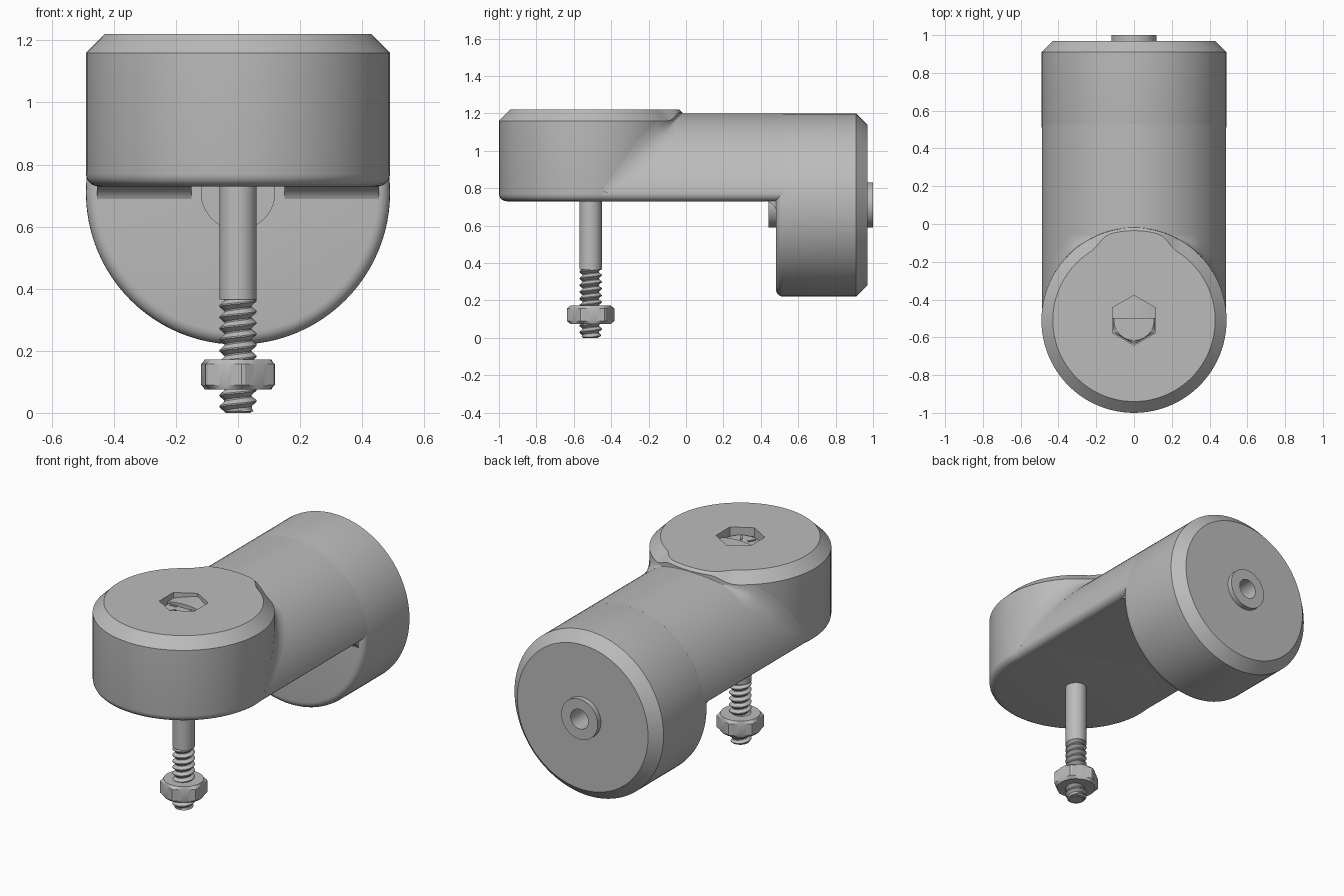
import bpy, bmesh, math
from math import pi, sin, cos, radians
from mathutils import Vector

if "Cube" in bpy.data.objects:
    bpy.data.objects.remove(bpy.data.objects["Cube"])

grey = bpy.data.materials.new("plain grey")
grey.diffuse_color = (0.5, 0.5, 0.5, 1)
grey.use_nodes = True
grey.node_tree.nodes["Principled BSDF"].inputs["Base Color"].default_value = grey.diffuse_color

R, CY, CZ, SEG = 0.49, -0.51, 0.71, 96   # barrel radius, upright axis y, level axis z


def loft(name, rings, caps=True, loop=False, wrap=True, smooth=32):
    """Skin a list of point rings; cap the ends or join last ring to first."""
    bm = bmesh.new()
    vs = [[bm.verts.new(p) for p in ring] for ring in rings]
    pairs = list(zip(vs, vs[1:])) + ([(vs[-1], vs[0])] if loop else [])
    for a, b in pairs:
        n = len(a)
        for i in range(n if wrap else n - 1):
            j = (i + 1) % n
            bm.faces.new((a[i], a[j], b[j], b[i]))
    if caps and not loop:
        bm.faces.new(vs[0])
        bm.faces.new(vs[-1])
    bmesh.ops.recalc_face_normals(bm, faces=bm.faces)
    me = bpy.data.meshes.new(name)
    bm.to_mesh(me)
    bm.free()
    ob = bpy.data.objects.new(name, me)
    bpy.context.collection.objects.link(ob)
    me.materials.append(grey)
    bpy.ops.object.select_all(action='DESELECT')
    ob.select_set(True)
    bpy.context.view_layer.objects.active = ob
    bpy.ops.object.shade_smooth_by_angle(angle=radians(smooth))
    return ob


def val(f, t):
    return f(t) if callable(f) else f


def upright(levels, n=SEG):
    """Rings round the upright axis; radius and height may depend on angle."""
    ang = [2 * pi * i / n for i in range(n)]
    return [[Vector((val(r, t) * cos(t), CY + val(r, t) * sin(t), val(z, t))) for t in ang]
            for r, z in levels]


def level(levels, n=SEG):
    """Rings round the level axis that runs front to back."""
    ang = [2 * pi * i / n for i in range(n)]
    return [[Vector((r * cos(t), y, CZ + r * sin(t))) for t in ang] for r, y in levels]


def hexagon(corner, limit=9, turn=0.0):
    """Radius function of a hexagon with corners on +-y, limited by a circle."""
    def f(t):
        a = (t - pi / 2 - turn) % (pi / 3) - pi / 6
        return min(corner * cos(pi / 6) / cos(a), limit)
    return f


def round_edge(r, e, start, sign=1, steps=5):
    """Quarter-round from the end face out to the full radius."""
    return [(r - e + e * sin(k * pi / 2 / steps), start + sign * e * (1 - cos(k * pi / 2 / steps)))
            for k in range(steps + 1)]


# Upright housing: chamfer fades out where it runs into the arm
def fade(t):
    d = abs((t - pi / 2 + pi) % (2 * pi) - pi)
    s = min(1, max(0, (radians(32) - d) / radians(17)))
    return s * s * (3 - 2 * s)


socket = hexagon(0.132)
loft("housing", upright(round_edge(R, 0.04, 0.73) + [
    (R, lambda t: 1.16 + 0.045 * fade(t)),
    (lambda t: 0.43 + 0.045 * fade(t), 1.22),
    (socket, 1.22), (socket, 1.16)]))

# Arm: upper half barrel with rounded lower edges
a0 = math.asin(0.06 / R)
prof = [(R * cos(a), CZ + R * sin(a)) for a in
        [a0 + (pi - 2 * a0) * i / 48 for i in range(49)]]
left = [(-0.446 - 0.04 * cos(a), 0.77 - 0.04 * sin(a)) for a in
        [pi / 2 * i / 5 for i in range(1, 6)]]
prof += left + [(-x, z) for x, z in reversed(left)]
loft("arm", [[Vector((x, y, z)) for x, z in prof] for y in (-0.5, 0.53)])

# Concave blend where the arm runs into the housing
rings = []
for i in range(61):
    f = radians(8 + 164 * i / 60)
    p = Vector((R * cos(f), CY + R * sin(f), CZ + R * sin(f)))
    d = max(0.004, min(0.09, 1.16 - p.z, 0.4 * (p.z - 0.73)))
    a, b = p + Vector((0, 0, d)), p + Vector((0, d, 0))
    ring = [a * (1 - u) ** 2 + p * 2 * u * (1 - u) + b * u * u for u in (0, .2, .4, .6, .8, 1)]
    rings.append(ring + [p + Vector((-0.02 * cos(f), -0.01, -0.01))])
loft("blend", rings, smooth=40)

# Round lug at the back with a bore
loft("lug", level([(0.1, 0.48)] + round_edge(R, 0.04, 0.48) +
                  [(R, 0.91), (0.43, 0.97), (0.1, 0.97)]), loop=True)

# Bushing through the lug
loft("bushing", level([(0.058, 0.44), (0.12, 0.44), (0.12, 1.0), (0.058, 1.0)], 48), loop=True)

# Inside corner fillets between arm and lug, either side of the bushing
arc = [(0.42 + 0.065 * sin(a), 0.665 + 0.065 * cos(a)) for a in
       [pi / 2 * i / 6 for i in range(7)]] + [(0.49, 0.665), (0.49, 0.74), (0.42, 0.74)]
for side, s in (("left", -1), ("right", 1)):
    loft("fillet_" + side, [[Vector((s * x, y, z)) for y, z in arc] for x in (0.15, 0.455)])

# Bolt shank and sunken hexagonal head
loft("bolt_shank", upright([(0.06, 0.365), (0.06, 1.1)], 32))
loft("bolt_head", upright([(hexagon(0.126), 1.08), (hexagon(0.126), 1.168),
                           (hexagon(0.126, 0.106), 1.178)], 48))

# Raised radial ticks on the bolt head
for k in range(6):
    t = k * pi / 3
    u, v = Vector((cos(t), sin(t), 0)), Vector((-sin(t), cos(t), 0))
    base = Vector((0, CY, 0))
    loft("head_tick", [[base + u * r + v * w + Vector((0, 0, z)) for r, w in
                        ((0.045, -0.005), (0.09, -0.005), (0.09, 0.005), (0.045, 0.005))]
                       for z in (1.175, 1.184)])

# Helical thread: crest and root rows climbing round the bolt
pitch, top, n = 0.036, 0.37, 32
rows = []
for k in range(-1, 12):
    for off, r in ((0.0, 0.06), (0.12, 0.06), (0.5, 0.044), (0.62, 0.044)):
        row = []
        for i in range(n + 1):
            t = 2 * pi * i / n
            z = min(top, max(0.004, pitch * (k + off + i / n)))
            rr = min(r, 0.046 + z * 0.8)
            row.append(Vector((rr * cos(t), CY + rr * sin(t), z)))
        rows.append(row)
loft("bolt_thread", rows, caps=False, wrap=False, smooth=25)
loft("bolt_tip", upright([(0.04, 0.0), (0.046, 0.006), (0.044, 0.05)], n))

# Hexagonal nut with chamfered corners
turn = radians(7)
loft("nut", upright([(hexagon(0.13, 0.108, turn), 0.075), (hexagon(0.13, 0.13, turn), 0.09),
                     (hexagon(0.13, 0.13, turn), 0.157), (hexagon(0.13, 0.108, turn), 0.172)],
                    72), smooth=20)
